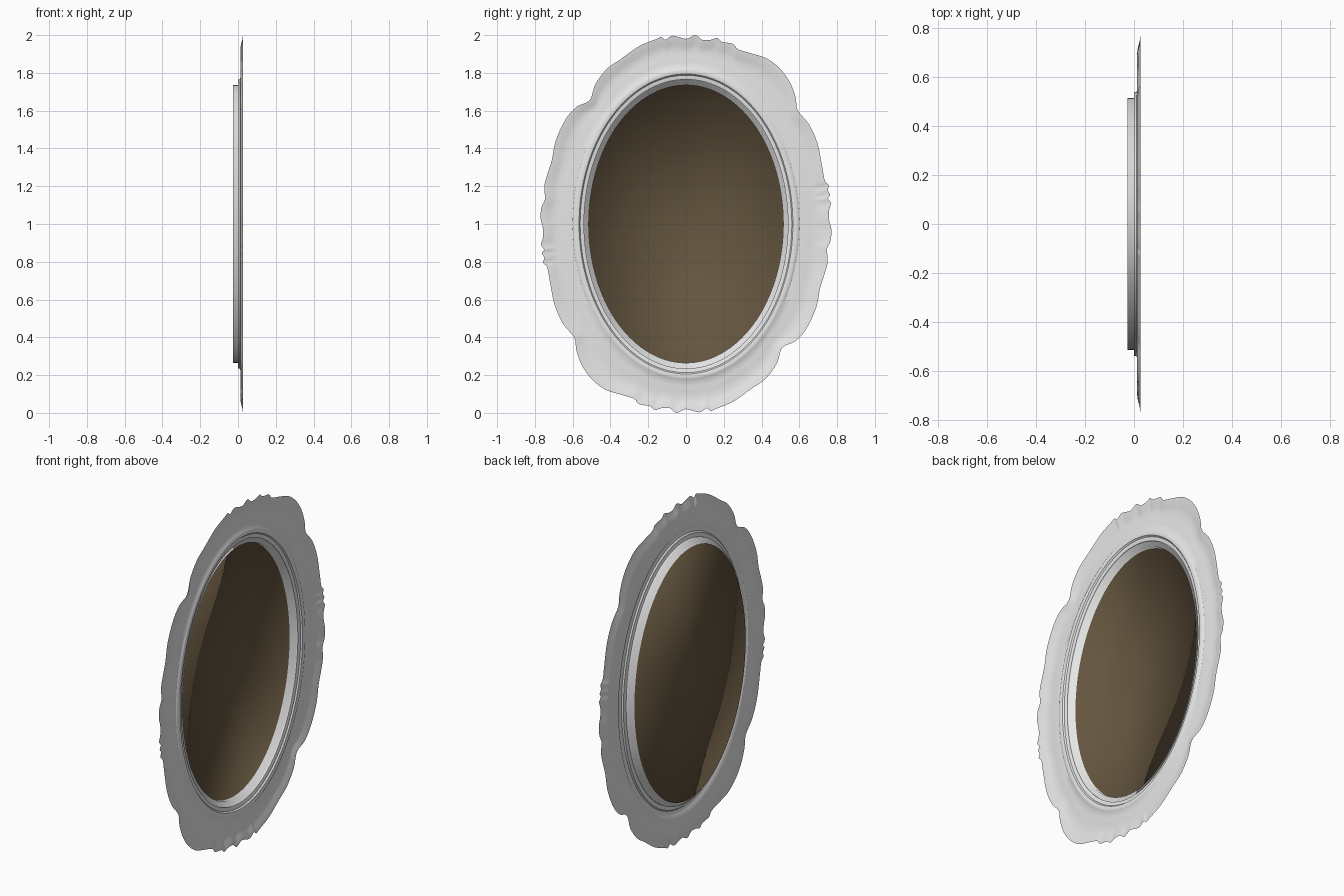
import bpy, bmesh, math

if "Cube" in bpy.data.objects:
    bpy.data.objects.remove(bpy.data.objects["Cube"])

# Right half of the scalloped outline (y, z - 1), top to bottom; the other half is its 180 degree turn
HALF = [(0.0, .98), (.05, 1.0), (.085, .975), (.13, .975), (.165, .985), (.19, .965),
        (.25, .953), (.275, .925), (.35, .902), (.43, .875), (.50, .82), (.55, .75),
        (.58, .67), (.592, .60), (.65, .53), (.695, .43), (.72, .31), (.735, .23),
        (.757, .205), (.75, .18), (.763, .155), (.752, .135), (.768, .11), (.757, .07),
        (.758, .02), (.77, -.03), (.765, -.09), (.747, -.13), (.75, -.20), (.735, -.26),
        (.71, -.34), (.69, -.44), (.64, -.55), (.58, -.62), (.51, -.655), (.48, -.74),
        (.42, -.82), (.35, -.87), (.25, -.94), (.16, -.978), (.13, -.99), (.11, -.975),
        (.07, -.997)]
LOOP = HALF + [(-y, -z) for y, z in HALF]


def smooth_loop(pts, steps=4):
    """Closed Catmull-Rom curve through the points."""
    out, n = [], len(pts)
    for i in range(n):
        a, b, c, d = (pts[(i + k) % n] for k in (-1, 0, 1, 2))
        for s in range(steps):
            t = s / steps
            out.append(tuple(.5 * (2 * q + (r - p) * t + (2 * p - 5 * q + 4 * r - w) * t * t
                                   + (3 * q - p - 3 * r + w) * t ** 3)
                             for p, q, r, w in zip(a, b, c, d)))
    return out


OUTLINE = smooth_loop(LOOP)
ANGLES = [math.atan2(z, y / .77) for y, z in OUTLINE]


def ellipse(ry, rz, x):
    return [(x, ry * math.cos(a), 1 + rz * math.sin(a)) for a in ANGLES]


def lobed(t, x):
    """Ring between the moulding ellipse (t=0) and the scalloped outline (t=1)."""
    return [(x, ey + (y - ey) * t, ez + (1 + z - ez) * t)
            for (y, z), (_, ey, ez) in zip(OUTLINE, ellipse(.60, .83, 0))]


def material(name, rgb):
    m = bpy.data.materials.new(name)
    m.diffuse_color = (*rgb, 1)
    m.use_nodes = True
    m.node_tree.nodes["Principled BSDF"].inputs["Base Color"].default_value = m.diffuse_color
    return m


def loft(name, rings, mats, centre=None):
    """Skin rings from outside to inside; optional fan cap gets the second material."""
    bm = bmesh.new()
    rows = [[bm.verts.new(p) for p in r] for r in rings]
    n = len(OUTLINE)
    for o, i in zip(rows, rows[1:]):
        for k in range(n):
            j = (k + 1) % n
            bm.faces.new((o[k], i[k], i[j], o[j]))
    if centre:
        c = bm.verts.new(centre)
        for k in range(n):
            bm.faces.new((rows[-1][k], c, rows[-1][(k + 1) % n])).material_index = 1
    for f in bm.faces:
        f.smooth = True
    me = bpy.data.meshes.new(name)
    bm.to_mesh(me)
    bm.free()
    for m in mats:
        me.materials.append(m)
    ob = bpy.data.objects.new(name, me)
    bpy.context.collection.objects.link(ob)
    return ob


grey = material("pale_grey", (.8, .8, .8))
brown = material("dark_brown", (.13, .092, .05))

# Thin scalloped frame with a dished border and a rounded inner moulding
frame = loft("scalloped_frame", [
    lobed(1, .026), lobed(.86, .023), lobed(.72, .016), lobed(.56, .012), lobed(.38, .014),
    lobed(.18, .017), ellipse(.60, .83, .017), ellipse(.593, .822, .022),
    ellipse(.58, .808, .025), ellipse(.566, .794, .022), ellipse(.56, .787, .014),
    ellipse(.55, .777, .013), ellipse(.54, .765, .010)], [grey])
bpy.context.view_layer.objects.active = frame
frame.select_set(True)
bpy.ops.object.shade_smooth_by_angle(angle=math.radians(35))

# Stepped recess with the oval panel at its back, smooth shaded as one piece
loft("recess_and_oval_panel", [
    ellipse(.54, .765, .010), ellipse(.54, .765, .001), ellipse(.515, .735, 0),
    ellipse(.515, .735, -.026)], [grey, brown], (-.026, 0, 1))
